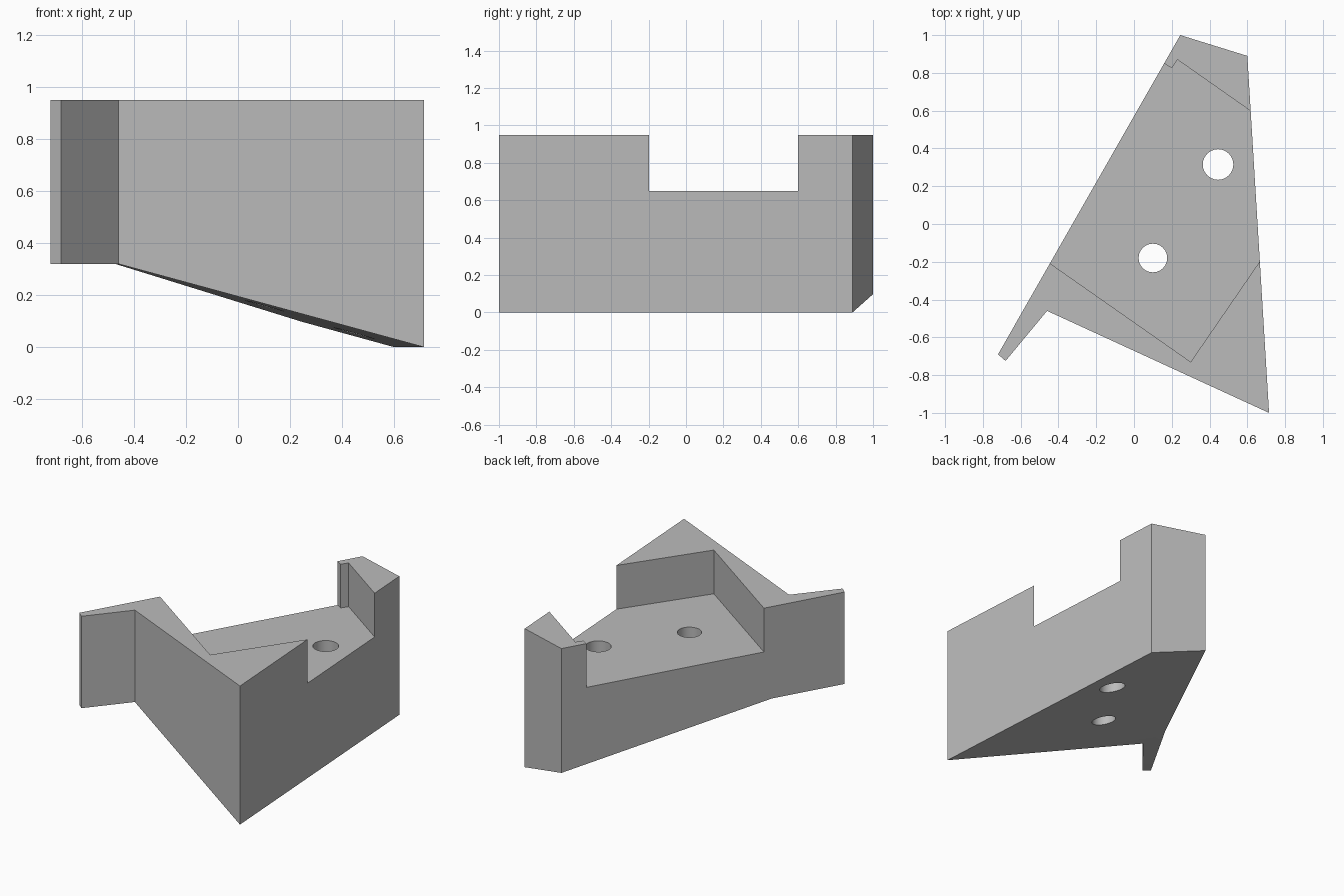
import bpy, bmesh, math
from mathutils import Vector

cube = bpy.data.objects.get("Cube")
if cube:
    bpy.data.objects.remove(cube, do_unlink=True)

TOP, FLOOR, ARM = 0.95, 0.65, 0.32   # rim, pocket floor, underside of the arm


def prism(name, points, low, high, bottoms=None):
    """Extrude a plan outline; low(p) gives the bottom height at each corner."""
    bm = bmesh.new()
    lower = [bm.verts.new((x, y, low(Vector((x, y))))) for x, y in points]
    upper = [bm.verts.new((x, y, high)) for x, y in points]
    n = len(points)
    bm.faces.new(upper)
    for i in range(n):
        j = (i + 1) % n
        bm.faces.new((lower[i], lower[j], upper[j], upper[i]))
    for loop in bottoms or [range(n)]:
        bm.faces.new([lower[i] for i in loop])
    bmesh.ops.recalc_face_normals(bm, faces=bm.faces)
    mesh = bpy.data.meshes.new(name)
    bm.to_mesh(mesh)
    bm.free()
    obj = bpy.data.objects.new(name, mesh)
    bpy.context.collection.objects.link(obj)
    return obj


def cut(target, cutter):
    cutter.hide_render = True
    mod = target.modifiers.new("cut", 'BOOLEAN')
    mod.operation = 'DIFFERENCE'
    mod.solver = 'EXACT'
    mod.object = cutter
    bpy.context.view_layer.objects.active = target
    bpy.ops.object.modifier_apply(modifier=mod.name)
    bpy.data.objects.remove(cutter, do_unlink=True)


# Underside rises from the straight side edge, then levels out under the arm
edge_start, edge_end = Vector((0.6, 0.89)), Vector((0.715, -1.0))
inner_corner = Vector((-0.46, -0.46))
along = (edge_end - edge_start).normalized()
across = Vector((along.y, -along.x))
fold = (inner_corner - edge_start).dot(across)


def underside(p):
    return max(0.0, min(ARM, ARM * (p - edge_start).dot(across) / fold))


# Block with its arm; the fold crosses the long wall and the inner corner
back, tip = Vector((0.245, 1.0)), Vector((-0.72, -0.69))
t = (fold - (back - edge_start).dot(across)) / (tip - back).dot(across)
wall_fold = back.lerp(tip, t)
outline = [back, wall_fold, tip, (-0.68, -0.725), inner_corner,
           edge_end, edge_start]
block = prism("bracket_block", outline, underside, TOP,
              [(1, 2, 3, 4), (0, 1, 4, 5, 6)])

# Pocket, open on both long sides
pocket = [(-0.7, -0.03), (0.3, -0.73), (0.85, 0.07), (0.85, 0.435),
          (0.23, 0.87), (0.2, 0.825), (0.1, 0.888)]
cut(block, prism("pocket_cutter", pocket, lambda p: FLOOR, TOP + 0.2))

# Two round through holes
for x, y, r in ((0.445, 0.315, 0.081), (0.1, -0.18, 0.076)):
    ring = [(x + r * math.cos(a), y + r * math.sin(a))
            for a in (math.tau * i / 24 for i in range(24))]
    cut(block, prism("hole_cutter", ring, lambda p: -0.2, TOP))

# Plain grey
grey = bpy.data.materials.new("plain_grey")
grey.use_nodes = True
colour = (0.5, 0.5, 0.5, 1.0)
grey.diffuse_color = colour
grey.node_tree.nodes["Principled BSDF"].inputs["Base Color"].default_value = colour
block.data.materials.clear()
block.data.materials.append(grey)
for face in block.data.polygons:
    face.material_index = 0

# Flat planes stay flat, hole walls go smooth
bpy.ops.object.select_all(action='DESELECT')
block.select_set(True)
bpy.context.view_layer.objects.active = block
bpy.ops.object.shade_smooth_by_angle(angle=math.radians(20))
